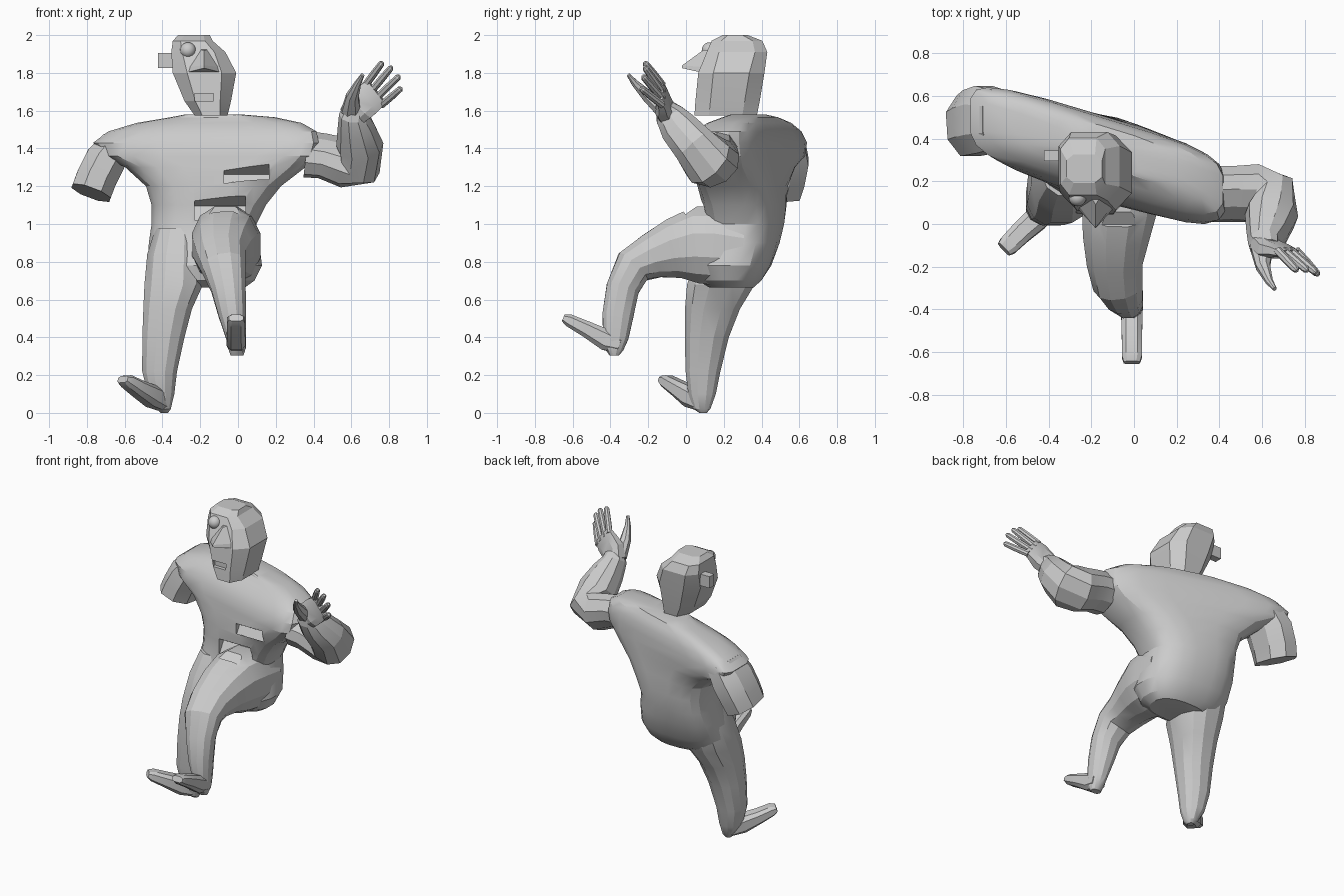
import bpy, bmesh, math
from mathutils import Vector


def section(n, power):
    # unit super-ellipse outline
    pts = []
    for i in range(n):
        a = 2 * math.pi * (i + 0.5) / n
        c, s = math.cos(a), math.sin(a)
        pts.append((math.copysign(abs(c) ** (2 / power), c),
                    math.copysign(abs(s) ** (2 / power), s)))
    return pts


def skin(name, rings, angle):
    # bridge rings into a closed skin
    bm = bmesh.new()
    vr = [[bm.verts.new(p) for p in r] for r in rings]
    n = len(vr[0])
    for a, b in zip(vr, vr[1:]):
        for i in range(n):
            bm.faces.new((a[i], a[(i + 1) % n], b[(i + 1) % n], b[i]))
    bm.faces.new(vr[0][::-1])
    bm.faces.new(vr[-1])
    bmesh.ops.recalc_face_normals(bm, faces=bm.faces)
    me = bpy.data.meshes.new(name)
    bm.to_mesh(me)
    bm.free()
    ob = bpy.data.objects.new(name, me)
    bpy.context.collection.objects.link(ob)
    shade(ob, angle)
    return ob


def shade(ob, angle):
    bpy.ops.object.select_all(action='DESELECT')
    ob.select_set(True)
    bpy.context.view_layer.objects.active = ob
    bpy.ops.object.shade_smooth_by_angle(angle=math.radians(angle))


def stack(name, rows, n=16, angle=24):
    # horizontal rings: z, x0, x1, y centre, y radius, twist in degrees, squareness
    rings = []
    for z, x0, x1, cy, ry, tw, power in rows:
        t = math.tan(math.radians(tw))
        cx, rx = (x0 + x1) / 2, (x1 - x0) / 2
        rings.append([(cx + u * rx, cy + v * ry + u * rx * t, z)
                      for u, v in section(n, power)])
    return skin(name, rings, angle)


def tube(name, pts, side, n=10, power=2.2, angle=28):
    # rings across a path: x, y, z, radius along side, radius across
    ps = [Vector(p[:3]) for p in pts]
    rings = []
    for i, p in enumerate(pts):
        t = Vector((0, 0, 0))
        if i:
            t += (ps[i] - ps[i - 1]).normalized()
        if i < len(ps) - 1:
            t += (ps[i + 1] - ps[i]).normalized()
        t.normalize()
        s = Vector(side)
        s = (s - t * s.dot(t)).normalized()
        w = t.cross(s)
        rings.append([ps[i] + s * u * p[3] + w * v * p[4]
                      for u, v in section(n, power)])
    return skin(name, rings, angle)


def box(name, loc, size, rx=0):
    bpy.ops.mesh.primitive_cube_add(size=1, location=loc, rotation=(math.radians(rx), 0, 0))
    ob = bpy.context.object
    ob.name = name
    ob.scale = size
    return ob


def cut(target, loc, size, rx=0, angle=24):
    c = box("cutter", loc, size, rx)
    c.hide_render = True
    m = target.modifiers.new("cut", 'BOOLEAN')
    m.operation, m.object, m.solver = 'DIFFERENCE', c, 'EXACT'
    bpy.context.view_layer.objects.active = target
    bpy.ops.object.modifier_apply(modifier="cut")
    bpy.data.objects.remove(c)
    shade(target, angle)


# torso with spreading shoulders
torso = stack("torso", [
    (0.665, -0.36, 0.04, 0.24, 0.12, 0, 2.4),
    (0.70, -0.46, 0.09, 0.23, 0.17, 0, 2.4),
    (0.78, -0.48, 0.13, 0.245, 0.205, -3, 2.5),
    (0.90, -0.475, 0.115, 0.29, 0.20, -6, 2.6),
    (1.00, -0.46, 0.10, 0.31, 0.20, -9, 2.7),
    (1.10, -0.46, 0.15, 0.31, 0.205, -11, 2.8),
    (1.20, -0.49, 0.23, 0.30, 0.205, -13, 3),
    (1.30, -0.60, 0.36, 0.30, 0.20, -16, 3.5),
    (1.36, -0.72, 0.41, 0.315, 0.195, -17, 4.5),
    (1.43, -0.77, 0.43, 0.325, 0.185, -17, 4.5),
    (1.49, -0.69, 0.42, 0.33, 0.165, -17, 4),
    (1.535, -0.54, 0.34, 0.335, 0.13, -17, 4),
    (1.565, -0.36, 0.20, 0.34, 0.10, -17, 3),
    (1.58, -0.28, 0.02, 0.33, 0.07, -17, 3)], n=20)

# raised leg: thigh, knee and shin
raised = tube("raised_leg", [
    (-0.06, 0.30, 0.87, 0.18, 0.19),
    (-0.06, 0.16, 0.885, 0.185, 0.215),
    (-0.07, 0.06, 0.89, 0.18, 0.21),
    (-0.085, -0.06, 0.87, 0.16, 0.165),
    (-0.09, -0.18, 0.83, 0.135, 0.125),
    (-0.075, -0.28, 0.775, 0.12, 0.105),
    (-0.05, -0.335, 0.66, 0.095, 0.09),
    (-0.03, -0.36, 0.52, 0.075, 0.085),
    (-0.01, -0.372, 0.40, 0.055, 0.07),
    (-0.005, -0.38, 0.335, 0.045, 0.05),
    (-0.005, -0.38, 0.303, 0.035, 0.025)], (1, 0, 0), n=12, angle=24)

# standing leg
stack("standing_leg", [
    (0.98, -0.44, -0.20, 0.29, 0.16, 0, 2.3),
    (0.84, -0.485, -0.18, 0.245, 0.185, 0, 2.3),
    (0.68, -0.50, -0.18, 0.185, 0.185, 0, 2.3),
    (0.55, -0.505, -0.24, 0.14, 0.15, 0, 2.3),
    (0.40, -0.51, -0.28, 0.11, 0.12, 0, 2.3),
    (0.22, -0.51, -0.32, 0.09, 0.095, 0, 2.3),
    (0.10, -0.48, -0.335, 0.085, 0.075, 0, 2.3),
    (0.02, -0.43, -0.355, 0.085, 0.045, 0, 2.3),
    (0.0, -0.41, -0.37, 0.09, 0.02, 0, 2.3)], n=12)

# feet
tube("raised_foot", [
    (-0.005, -0.35, 0.36, 0.05, 0.04),
    (-0.01, -0.42, 0.385, 0.053, 0.06),
    (-0.01, -0.53, 0.445, 0.05, 0.045),
    (-0.01, -0.62, 0.49, 0.05, 0.035),
    (-0.01, -0.65, 0.503, 0.04, 0.02)], (1, 0, 0), n=8, power=3)
tube("standing_foot", [
    (-0.39, 0.09, 0.045, 0.045, 0.04),
    (-0.45, 0.03, 0.085, 0.06, 0.06),
    (-0.53, -0.04, 0.13, 0.055, 0.045),
    (-0.59, -0.10, 0.168, 0.05, 0.035),
    (-0.61, -0.118, 0.178, 0.04, 0.02)], (0.75, -0.65, 0), n=8, power=3)

# folds where the shirt meets the raised thigh
cut(raised, (-0.095, 0.04, 1.13), (0.27, 0.16, 0.08), 35)
cut(torso, (-0.095, 0.07, 1.10), (0.27, 0.18, 0.09), -30)
cut(torso, (0.045, 0.04, 1.275), (0.24, 0.16, 0.06), -30)

# cut-off arm
tube("arm_stump", [
    (-0.64, 0.49, 1.43, 0.15, 0.09),
    (-0.70, 0.49, 1.34, 0.17, 0.115),
    (-0.75, 0.475, 1.24, 0.165, 0.115),
    (-0.778, 0.46, 1.165, 0.155, 0.115)], (0, 1, 0), n=8)

# waving arm
tube("waving_arm", [
    (0.36, 0.14, 1.37, 0.14, 0.11),
    (0.45, 0.14, 1.36, 0.14, 0.105),
    (0.56, 0.145, 1.325, 0.145, 0.12),
    (0.645, 0.115, 1.335, 0.145, 0.13),
    (0.645, 0.04, 1.42, 0.12, 0.125),
    (0.625, -0.04, 1.51, 0.105, 0.10),
    (0.61, -0.09, 1.58, 0.08, 0.075),
    (0.625, -0.115, 1.62, 0.05, 0.06)], (0, 0.8, 0.55), n=10, angle=18)

# palm, fingers and thumb
row = Vector((0.085, 0, -0.105))
tube("palm", [
    (0.60, -0.09, 1.57, 0.07, 0.05),
    (0.645, -0.12, 1.625, 0.09, 0.045),
    (0.69, -0.125, 1.665, 0.09, 0.032),
    (0.735, -0.14, 1.70, 0.08, 0.02)], row, n=8, power=3, angle=18)
tips = [(0.765, -0.22, 1.857), (0.815, -0.22, 1.833), (0.855, -0.23, 1.785), (0.865, -0.24, 1.72)]
for i, tip in enumerate(tips):
    base = Vector((0.675, -0.125, 1.735)) + row * (i / 3)
    mid = base.lerp(Vector(tip), 0.5)
    end = base.lerp(Vector(tip), 0.93)
    tube(f"finger_{i + 1}", [(*base, 0.02, 0.02), (*mid, 0.02, 0.02),
                             (*end, 0.017, 0.017), (*tip, 0.008, 0.008)], row, n=8)
tube("thumb", [
    (0.60, -0.12, 1.60, 0.055, 0.045), (0.605, -0.20, 1.675, 0.035, 0.035),
    (0.635, -0.27, 1.745, 0.018, 0.02), (0.66, -0.305, 1.79, 0.01, 0.01)],
    (1, 0, 0), n=8)

# faceted head
head = stack("head", [
    (1.575, -0.235, -0.05, 0.21, 0.175, 0, 2.8),
    (1.65, -0.29, -0.03, 0.22, 0.18, 0, 2.8),
    (1.80, -0.355, 0.0, 0.24, 0.185, 0, 2.9),
    (1.91, -0.36, -0.06, 0.27, 0.168, 0, 3.4),
    (1.97, -0.35, -0.13, 0.27, 0.14, 0, 3.6),
    (2.0, -0.32, -0.145, 0.26, 0.07, 0, 3.4)], n=8, angle=12)
cut(head, (-0.18, 0.04, 1.672), (0.10, 0.07, 0.04), 0, 12)

# broad nose wedge with a slanting underside
skin("nose", [
    [(-0.18, -0.02, 1.825), (-0.08, 0.09, 1.80), (-0.28, 0.09, 1.80)],
    [(-0.18, -0.02, 1.84), (-0.09, 0.10, 1.83), (-0.27, 0.10, 1.83)],
    [(-0.18, 0.09, 1.92), (-0.15, 0.14, 1.925), (-0.21, 0.14, 1.925)]], 5)

# eye and ear
bpy.ops.mesh.primitive_uv_sphere_add(segments=16, ring_count=10, radius=0.042,
                                     location=(-0.265, 0.125, 1.92))
bpy.context.object.name = "eye"
bpy.ops.object.shade_smooth()
box("ear", (-0.385, 0.32, 1.865), (0.075, 0.05, 0.08))
